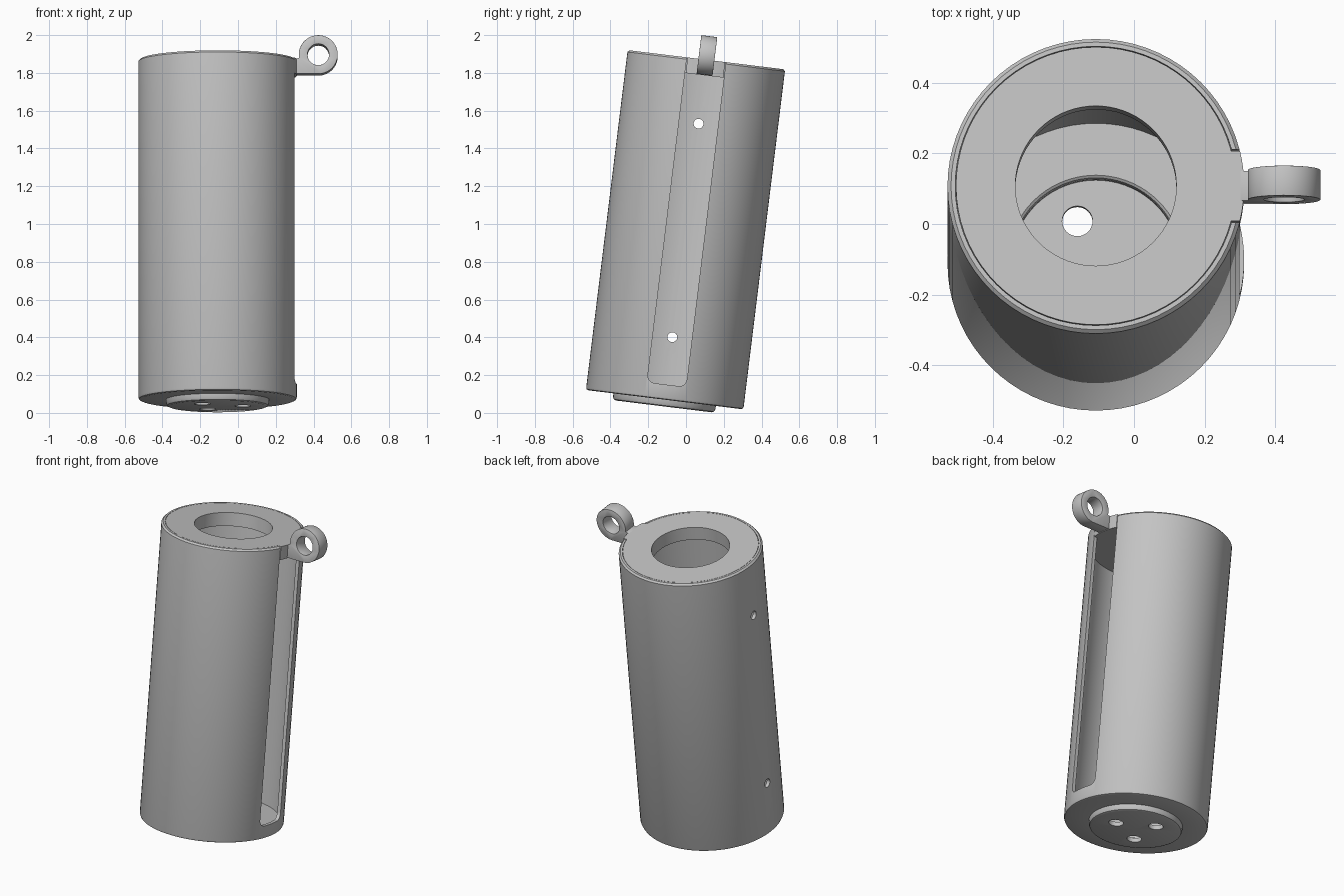
import bpy, bmesh
from math import sin, cos, asin, pi, radians
from mathutils import Matrix, Vector

cube = bpy.data.objects.get("Cube")
if cube:
    bpy.data.objects.remove(cube, do_unlink=True)

# Overall dimensions, measured along the untilted axis
R, INNER, LENGTH = 0.42, 0.398, 1.813
LID_BOTTOM, TAB = 1.73, 0.1
EYE_X, EYE_Z, EYE_R = 0.533, 1.836, 0.103
TILT = Matrix.Translation((-0.108, -0.113, 0.07)) @ Matrix.Rotation(radians(-7), 4, 'X')

grey = bpy.data.materials.new("plain grey")
grey.use_nodes = True
grey.diffuse_color = (0.55, 0.55, 0.55, 1)
grey.node_tree.nodes["Principled BSDF"].inputs["Base Color"].default_value = grey.diffuse_color


def finish(bm, name):
    bmesh.ops.remove_doubles(bm, verts=bm.verts, dist=1e-5)
    bmesh.ops.recalc_face_normals(bm, faces=bm.faces)
    mesh = bpy.data.meshes.new(name)
    bm.to_mesh(mesh)
    bm.free()
    mesh.materials.append(grey)
    ob = bpy.data.objects.new(name, mesh)
    bpy.context.collection.objects.link(ob)
    return ob


def lathe(name, profile, closed=False, steps=72):
    bm = bmesh.new()
    vs = [bm.verts.new((r, 0, z)) for r, z in profile]
    for a, b in zip(vs, vs[1:] + (vs[:1] if closed else [])):
        bm.edges.new((a, b))
    bmesh.ops.spin(bm, geom=bm.verts[:] + bm.edges[:], cent=(0, 0, 0),
                   axis=(0, 0, 1), angle=2 * pi, steps=steps)
    return finish(bm, name)


def prism(name, points, depth):
    """Extrude a planar outline of 3D points along the depth vector."""
    bm = bmesh.new()
    face = bm.faces.new([bm.verts.new(p) for p in points])
    new = bmesh.ops.extrude_face_region(bm, geom=[face], use_keep_orig=True)["geom"]
    bmesh.ops.translate(bm, vec=Vector(depth),
                        verts=[g for g in new if isinstance(g, bmesh.types.BMVert)])
    return finish(bm, name)


def arc(cx, cy, r, start, end, n):
    angles = [radians(start + (end - start) * i / n) for i in range(n + 1)]
    return [(cx + r * cos(a), cy + r * sin(a)) for a in angles]


def circle(cx, cy, r, n=32):
    return arc(cx, cy, r, 0, 360, n)[:-1]


def apply(ob, mod):
    bpy.context.view_layer.objects.active = ob
    bpy.ops.object.modifier_apply(modifier=mod.name)


def boolean(ob, other, operation='DIFFERENCE'):
    mod = ob.modifiers.new("boolean", 'BOOLEAN')
    mod.operation, mod.solver, mod.object = operation, 'EXACT', other
    apply(ob, mod)
    bpy.data.objects.remove(other, do_unlink=True)


# Thin tube with a floor pressed down into a shallow dish
tube = lathe("tube_body", [
    (0, -0.036), (0.255, -0.036), (0.267, -0.031), (0.272, -0.02), (0.274, 0),
    (R - 0.014, 0), (R - 0.004, 0.004), (R, 0.014),
    (R, LENGTH - 0.01), (R - 0.01, LENGTH), (INNER, LENGTH),
    (INNER, 0.025), (0.25, 0.025), (0.243, 0.02), (0.24, 0.01), (0.24, -0.01), (0, -0.01)])

# Long slot in the left wall, rounded at its lower corners
c = 0.04
outline = ([(-TAB - 0.004, 2)]
           + arc(-TAB - 0.004 + c, 0.08 + c, c, 180, 270, 6)
           + arc(TAB + 0.004 - c, 0.08 + c, c, 270, 360, 6)
           + [(TAB + 0.004, 2)])
boolean(tube, prism("slot_cutter", [(0.2, y, z) for y, z in outline], (0.4, 0, 0)))

# Two fixing holes in the right wall
for z in (0.333, 1.472):
    boolean(tube, prism("hole_cutter", [(-0.6, y, h) for y, h in circle(0, z, 0.026)], (0.4, 0, 0)))

# Three drain holes in the dish
for i in range(3):
    a = radians(113 + 120 * i)
    ring = circle(0.134 * cos(a), 0.134 * sin(a), 0.043)
    boolean(tube, prism("drain_cutter", [(x, y, -0.1) for x, y in ring], (0, 0, 0.2)))

# Ring lid that sits inside the tube
lid = lathe("ring_lid", [(0.228, LID_BOTTOM), (INNER - 0.002, LID_BOTTOM),
                         (INNER - 0.002, LENGTH), (0.228, LENGTH)], closed=True)

# Tab of the lid that fills the top of the slot
half = asin(TAB / R) * 180 / pi
outline = [(0.35, -TAB)] + arc(0, 0, R, -half, half, 8) + [(0.35, TAB)]
boolean(lid, prism("lid_tab", [(x, y, LID_BOTTOM) for x, y in outline],
                   (0, 0, LENGTH - LID_BOTTOM)), 'UNION')

# Hanging eyelet on the tab
T = 0.085
outline = arc(EYE_X, EYE_Z, EYE_R, -90, 190, 40) + [(0.4, LENGTH - 0.002), (0.4, EYE_Z - EYE_R)]
eyelet = prism("hanging_eyelet", [(x, -T / 2, z) for x, z in outline], (0, T, 0))
boolean(eyelet, prism("eye_cutter", [(x, -0.2, z) for x, z in circle(EYE_X, EYE_Z, 0.057, 40)],
                      (0, 0.4, 0)))
bevel = eyelet.modifiers.new("bevel", 'BEVEL')
bevel.width, bevel.segments, bevel.limit_method = 0.01, 2, 'ANGLE'
bevel.angle_limit = radians(50)
apply(eyelet, bevel)

# Lean everything back and smooth the round surfaces
for ob in (tube, lid, eyelet):
    ob.data.transform(TILT)
    bpy.ops.object.select_all(action='DESELECT')
    ob.select_set(True)
    bpy.context.view_layer.objects.active = ob
    bpy.ops.object.shade_smooth_by_angle(angle=radians(30))
